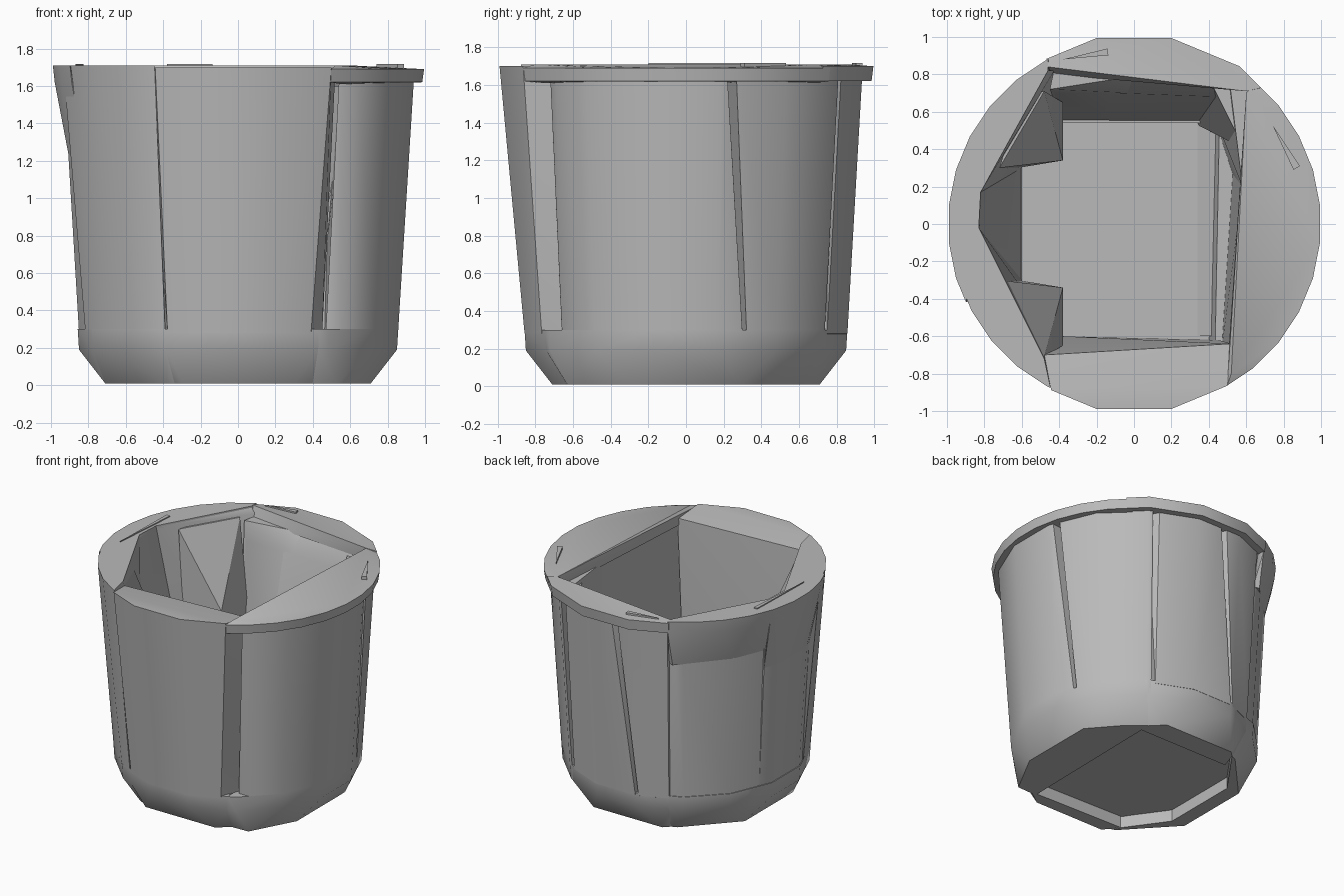
import bpy, bmesh, math
from mathutils import Vector

cube = bpy.data.objects.get("Cube")
if cube:
    bpy.data.objects.remove(cube, do_unlink=True)

grey = bpy.data.materials.new("plain grey")
grey.use_nodes = True
COLOUR = (0.49, 0.49, 0.49, 1)
grey.diffuse_color = COLOUR
grey.node_tree.nodes["Principled BSDF"].inputs["Base Color"].default_value = COLOUR


def arc(start, end, radius, z, sides=16):
    """Part of a regular polygon whose flats sit at the given distance."""
    step = 360 / sides
    first = math.floor(start / step - 0.5) + 1
    angles = [start, end]
    while (first + 0.5) * step < end:
        angles.append((first + 0.5) * step)
        first += 1
    points = []
    for a in angles:
        off = (a + step / 2) % step - step / 2
        r = radius / math.cos(math.radians(off))
        points.append((r * math.cos(math.radians(a)), r * math.sin(math.radians(a)), z))
    return points


def at(z, *corners):
    return [(x, y, z) for x, y in corners]


def hull(name, points):
    """Convex piece wrapped around the points."""
    bm = bmesh.new()
    for p in points:
        bm.verts.new(Vector(p))
    bmesh.ops.remove_doubles(bm, verts=bm.verts, dist=0.002)
    res = bmesh.ops.convex_hull(bm, input=bm.verts)
    loose = {v for v in res["geom_interior"] + res["geom_unused"]
             if isinstance(v, bmesh.types.BMVert)}
    bmesh.ops.delete(bm, geom=list(loose), context="VERTS")
    bmesh.ops.dissolve_limit(bm, angle_limit=0.01, verts=bm.verts, edges=bm.edges)
    bmesh.ops.recalc_face_normals(bm, faces=bm.faces)
    mesh = bpy.data.meshes.new(name)
    bm.to_mesh(mesh)
    bm.free()
    mesh.materials.append(grey)
    obj = bpy.data.objects.new(name, mesh)
    bpy.context.collection.objects.link(obj)
    bpy.ops.object.select_all(action="DESELECT")
    obj.select_set(True)
    bpy.context.view_layer.objects.active = obj
    bpy.ops.object.shade_smooth_by_angle(angle=math.radians(32))


def foot(name, start, end, inner):
    """Chamfered bottom of one wall, up to the seam."""
    hull(name, arc(start, end, 0.71, 0.01, 8) + arc(start, end, 0.85, 0.19)
         + arc(start, end, 0.857, 0.3) + at(0.01, *inner) + at(0.3, *inner))


# Floor, raised inside the foot, with a slope towards the +x wall
hull("floor", arc(0, 360, 0.73, 0.1, 8) + arc(0, 360, 0.73, 0.16, 8))
hull("floor_slope", at(0.12, (0.34, -0.6), (0.34, 0.54), (0.55, -0.6), (0.55, 0.5))
     + at(0.16, (0.34, -0.6), (0.34, 0.54)) + at(0.3, (0.55, -0.6), (0.55, 0.5)))

# Feet of the walls
foot("foot_minus_x_back", 117, 162, [(-0.6, 0.3), (-0.38, 0.65)])
foot("foot_minus_x_middle", 156, 204, [(-0.6, 0.3), (-0.6, -0.3)])
foot("foot_minus_x_front", 198, 243, [(-0.6, -0.3), (-0.38, -0.65)])
foot("foot_front", 243, 300, [(-0.38, -0.6), (0.42, -0.62)])
foot("foot_plus_x", 300, 418, [(0.53, -0.63), (0.53, 0.5)])
foot("foot_back", 55, 117, [(-0.38, 0.54), (0.45, 0.54)])

# Front wall, one straight taper to the top
hull("front_wall", arc(244, 297, 0.857, 0.28) + arc(243.5, 299, 0.98, 1.62)
     + arc(243.5, 300, 0.99, 1.7) + at(0.28, (-0.38, -0.6), (0.45, -0.62))
     + at(1.67, (-0.48, -0.7), (0.52, -0.64)))

# Wall on the -x side: straight front part, flared middle and back
hull("minus_x_front_wall", arc(198, 243, 0.855, 0.28) + arc(198, 243, 0.98, 1.71, 32)
     + at(0.28, (-0.6, -0.3), (-0.38, -0.65)) + at(1.71, (-0.83, -0.02), (-0.48, -0.72)))
for name, start, end, low, inner, base in (
        ("minus_x_middle", 162, 205, 1.2, [(-0.82, 0.17), (-0.83, -0.02)], [(-0.6, 0.3), (-0.6, -0.3)]),
        ("minus_x_back", 117.5, 168, 1.35, [(-0.82, 0.17), (-0.46, 0.82)], [(-0.6, 0.3), (-0.38, 0.65)])):
    hull(name + "_wall", arc(start, end, 0.85, 0.28) + arc(start, end, 0.905, low)
         + arc(start, end, 0.92, 1.66) + at(0.28, *base) + at(1.7, *inner))
    hull(name + "_collar", arc(start, end, 0.9, low) + arc(start, end, 0.98, 1.62, 32)
         + arc(start, end, 0.99, 1.71, 32) + at(1.71, *inner) + at(low, *inner))

# Wall on the +x side, in two panels with a slanting groove between
hull("plus_x_front_panel", arc(310, 380.4, 0.857, 0.3) + arc(313, 373.4, 0.94, 1.63)
     + at(0.3, (0.47, -0.66), (0.53, 0.3)) + at(1.63, (0.54, -0.72), (0.58, 0.2)))
hull("plus_x_back_panel", arc(382, 418, 0.857, 0.3) + arc(376.5, 418, 0.94, 1.63)
     + at(0.3, (0.53, 0.26), (0.5, 0.52), (0.42, 0.6))
     + at(1.63, (0.58, 0.2), (0.59, 0.7)))
hull("plus_x_rim", arc(300, 410, 0.985, 1.62, 32) + arc(300, 410, 0.995, 1.69, 32)
     + at(1.61, (0.55, -0.75), (0.6, 0.68)) + at(1.71, (0.52, -0.8), (0.6, 0.7)))

# Wall at the back, in two panels with a slanting groove, and its rim
hull("back_plus_x_panel", arc(60, 101, 0.857, 0.28) + arc(61, 91, 0.935, 1.64)
     + at(0.16, (-0.2, 0.54), (0.36, 0.54))
     + at(1.5, (-0.1, 0.7), (0.45, 0.68)) + at(1.64, (-0.1, 0.8), (0.5, 0.74)))
hull("back_minus_x_panel", arc(102.5, 117, 0.857, 0.28) + arc(94, 117, 0.935, 1.64)
     + at(0.16, (-0.38, 0.54), (-0.1, 0.54))
     + at(1.5, (-0.42, 0.7), (0, 0.7)) + at(1.64, (-0.45, 0.72), (-0.2, 0.81), (0, 0.79)))
hull("back_rim", arc(47, 118, 0.985, 1.62) + arc(47, 118, 0.995, 1.7)
     + at(1.62, (-0.44, 0.8), (0.5, 0.72))
     + at(1.71, (-0.46, 0.84), (-0.2, 0.82), (0.45, 0.74), (0.6, 0.71)))

# Inside corner posts
for side, name in ((1, "back_corner_post"), (-1, "front_corner_post")):
    front = [(-0.38, side * 0.34), (-0.38, side * 0.65)]
    hull(name, at(0.12, (-0.62, side * 0.3), (-0.5, side * 0.62), *front) + at(1.1, *front)
         + at(1.66, (-0.72, side * 0.3), (-0.48, side * 0.71), (-0.6, side * 0.68)))
hull("plus_x_corner_post", at(0.12, (0.34, 0.53), (0.55, 0.42), (0.5, 0.55))
     + at(1.6, (0.59, 0.4), (0.42, 0.74), (0.62, 0.7)))

# Thin raised slivers on the rim
for name, a, b, width in (("sliver_minus_x", (-0.87, -0.2), (-0.84, 0.35), 0.015),
                          ("sliver_plus_x", (0.74, 0.53), (0.87, 0.3), 0.02),
                          ("sliver_back", (-0.38, 0.88), (-0.14, 0.92), 0.018)):
    a, b = Vector(a), Vector(b)
    n = Vector((a.y - b.y, b.x - a.x)).normalized() * width
    corners = [tuple(a), tuple(b - n), tuple(b + n)]
    hull(name, at(1.69, *corners) + at(1.718, *corners))
